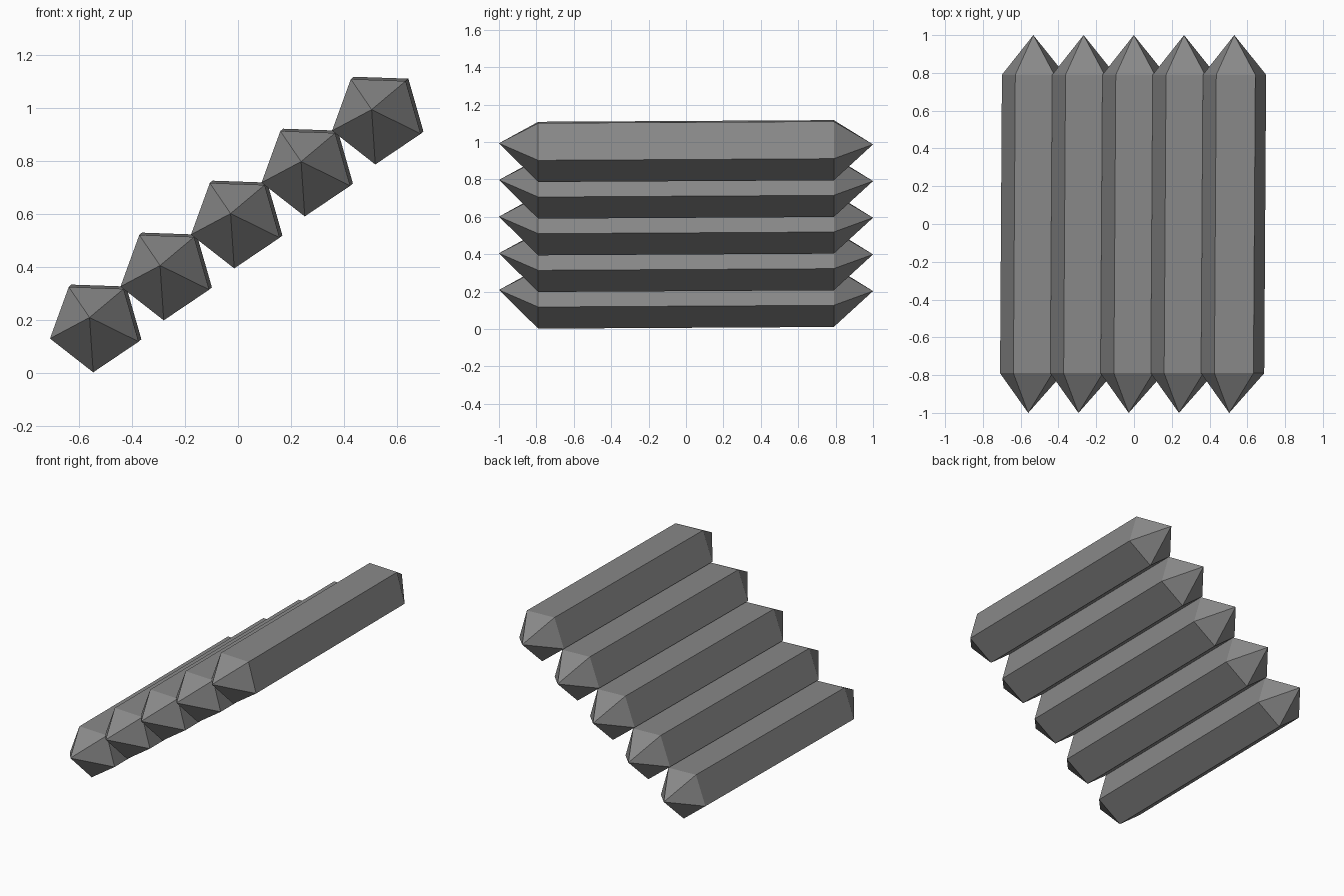
import bpy, bmesh, math

cube = bpy.data.objects.get("Cube")
if cube:
    bpy.data.objects.remove(cube, do_unlink=True)

SIDES = 5
RADIUS = 0.176
COUNT = 5
STEP_X, STEP_Z = 0.266, 0.196
TWIST = math.radians(-2)

# Single stone grey for every bar
grey = bpy.data.materials.new("stone_grey")
grey.use_nodes = True
colour = (0.25, 0.25, 0.25, 1)
grey.diffuse_color = colour
shader = grey.node_tree.nodes["Principled BSDF"]
shader.inputs["Base Color"].default_value = colour
shader.inputs["Roughness"].default_value = 0.8


def ring(bm, x, y, z):
    """Pentagon with one corner pointing down."""
    verts = []
    for i in range(SIDES):
        a = math.tau * i / SIDES - math.pi / 2 + TWIST
        verts.append(bm.verts.new((x + RADIUS * math.cos(a), y, z + RADIUS * math.sin(a))))
    return verts


def pointed_bar(name, dx, dz):
    """Five-sided bar, slightly slanted, with a pyramid point at each end."""
    bm = bmesh.new()
    front = ring(bm, dx - 0.54, -0.79, dz + 0.178)
    back = ring(bm, dx - 0.53, 0.79, dz + 0.187)
    front_tip = bm.verts.new((dx - 0.56, -1, dz + 0.209))
    back_tip = bm.verts.new((dx - 0.533, 1, dz + 0.203))
    for i in range(SIDES):
        j = (i + 1) % SIDES
        bm.faces.new((front[i], front[j], back[j], back[i]))
        bm.faces.new((front[j], front[i], front_tip))
        bm.faces.new((back[i], back[j], back_tip))
    bmesh.ops.recalc_face_normals(bm, faces=bm.faces)
    mesh = bpy.data.meshes.new(name)
    bm.to_mesh(mesh)
    bm.free()
    mesh.materials.append(grey)
    obj = bpy.data.objects.new(name, mesh)
    bpy.context.collection.objects.link(obj)


# Bars climbing like a staircase toward +x
for n in range(COUNT):
    pointed_bar(f"pointed_bar_{n + 1}", n * STEP_X, n * STEP_Z)
